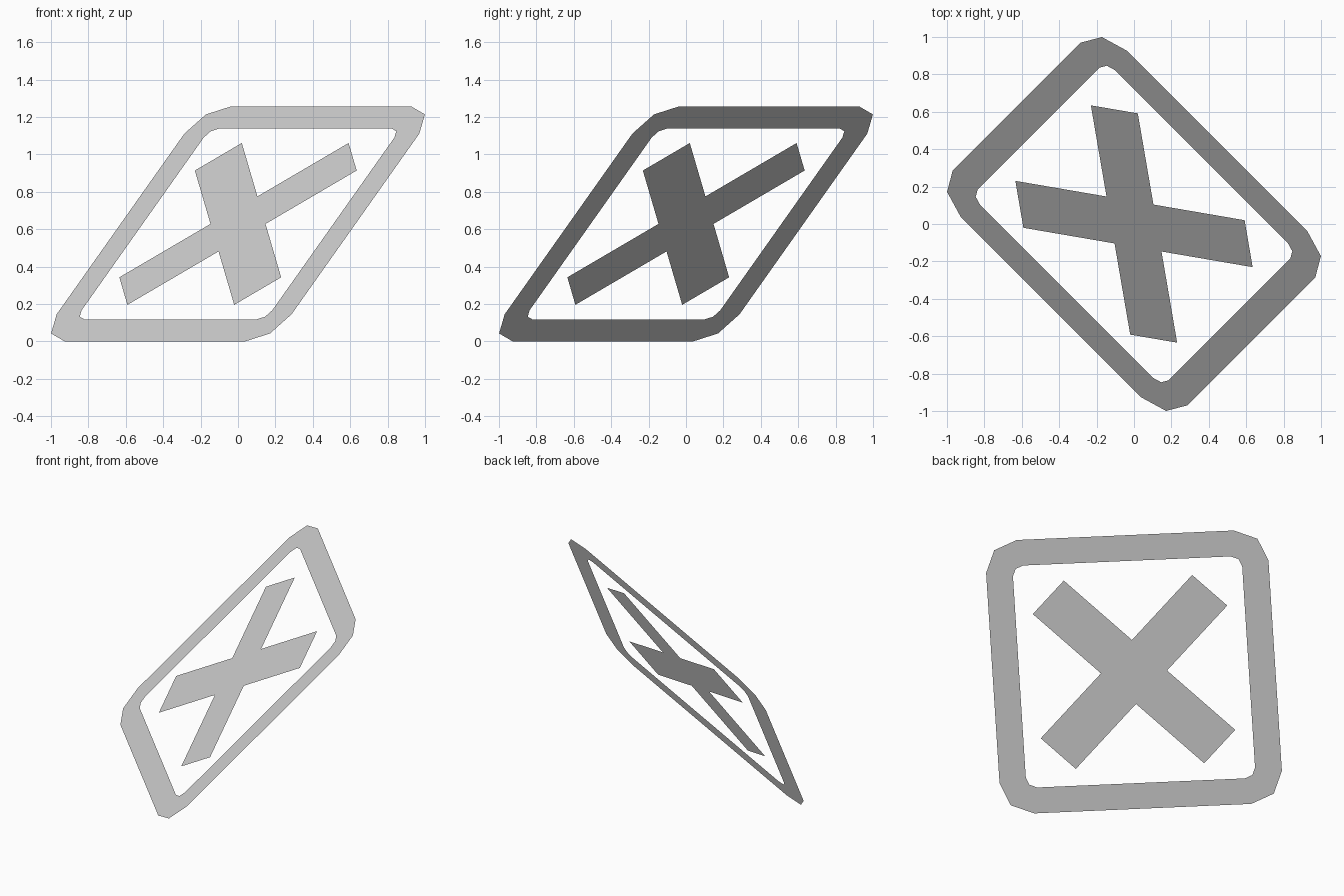
import bpy
from math import sin, cos, pi, radians, sqrt

if "Cube" in bpy.data.objects:
    bpy.data.objects.remove(bpy.data.objects["Cube"])

HALF = 0.888                      # half side of the outer frame
CENTRE_Z = HALF * sqrt(0.5)       # the panel leans 45 degrees and rests on z = 0


def rounded_square(half, radius, segments=2):
    """Counter-clockwise outline of a square with faceted round corners."""
    points = []
    for quarter, (sx, sy) in enumerate([(1, 1), (-1, 1), (-1, -1), (1, -1)]):
        for i in range(segments + 1):
            a = (quarter + i / segments) * pi / 2
            points.append((sx * (half - radius) + radius * cos(a),
                           sy * (half - radius) + radius * sin(a), 0))
    return points


def tilted_sheet(name, verts, faces):
    """Flat sheet drawn in local xy, then leaned back and turned diagonally."""
    mesh = bpy.data.meshes.new(name)
    mesh.from_pydata(verts, [], faces)
    obj = bpy.data.objects.new(name, mesh)
    bpy.context.collection.objects.link(obj)
    obj.rotation_euler = (radians(45), 0, radians(-45))
    obj.location.z = CENTRE_Z
    return obj


# Rounded square border: quads between outer and inner outlines
outer = rounded_square(HALF, 0.205)
inner = rounded_square(0.721, 0.068)
n = len(outer)
ring = [(i, (i + 1) % n, n + (i + 1) % n, n + i) for i in range(n)]
tilted_sheet("square_border", outer + inner, ring)

# Diagonal cross: a centre square with four arms
width, length = 0.147, 0.718      # half width and half length of each bar
verts, faces = [], [(0, 3, 6, 9)]
for k in range(4):
    a = radians(45 + 90 * k)
    for x, y in [(width, -width), (length, -width), (length, width)]:
        verts.append((x * cos(a) - y * sin(a), x * sin(a) + y * cos(a), 0))
    faces.append((3 * k, 3 * k + 1, 3 * k + 2, (3 * k + 3) % 12))
tilted_sheet("diagonal_cross", verts, faces)
